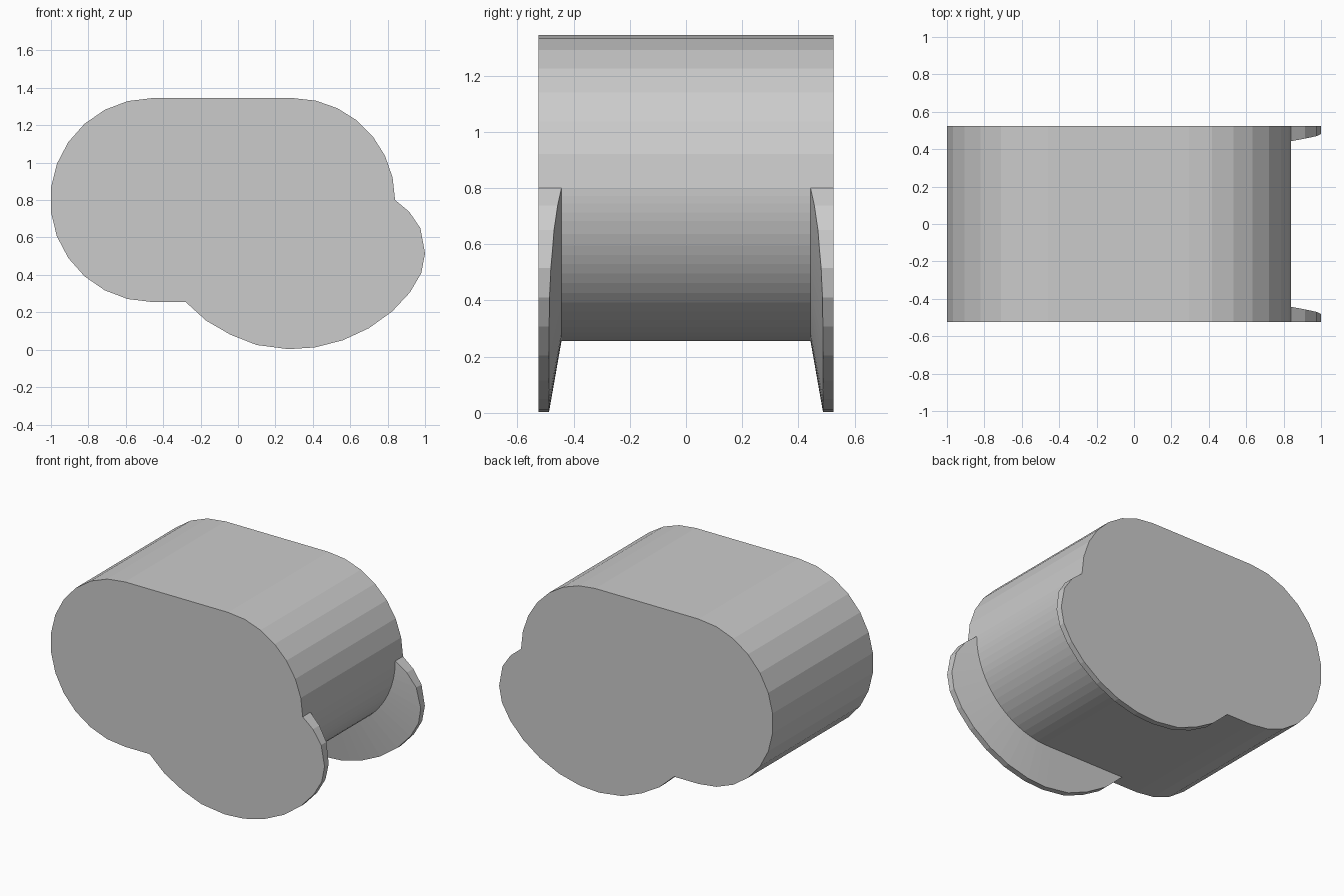
import bpy, bmesh
from math import sin, cos, pi, hypot

if "Cube" in bpy.data.objects:
    bpy.data.objects.remove(bpy.data.objects["Cube"])

DEPTH, INNER = 0.524, 0.443      # half width overall / between the flanges
R, CZ = 0.545, 0.8               # rounded end radius and centre height
CXL, CXR = -0.459, 0.295         # centres of the two rounded ends
SLOPE = 0.176                    # inward cone of each flange


def arc(cx, a0, a1, n):
    return [(cx + R * cos(a0 + (a1 - a0) * i / n),
             CZ + R * sin(a0 + (a1 - a0) * i / n)) for i in range(n + 1)]


# Upper body outline, from the right notch over the top to the lower notch
upper = arc(CXR, 0, pi / 2, 7) + arc(CXL, pi / 2, 3 * pi / 2, 13) + [(-0.28, CZ - R)]

# Flange rim, from the lower notch to the right notch
rim_pts = [upper[-1], (-0.17, 0.155), (-0.04, 0.08), (0.1, 0.025), (0.27, 0.003),
           (0.41, 0.012), (0.56, 0.05), (0.7, 0.115), (0.825, 0.205), (0.92, 0.307),
           (0.98, 0.41), (1.0, 0.515), (0.975, 0.65), (0.915, 0.738), upper[0]]
rim = []
for (x0, z0), (x1, z1) in zip(rim_pts, rim_pts[1:]):
    rim += [(x0, z0), ((x0 + x1) / 2, (z0 + z1) / 2)]
rim.append(rim_pts[-1])


def on_body(p):
    """Closest point of the recessed lower body surface."""
    if p[0] <= CXR:
        return (p[0], CZ - R)
    d = hypot(p[0] - CXR, p[1] - CZ)
    return (CXR + (p[0] - CXR) * R / d, CZ + (p[1] - CZ) * R / d)


lower = [on_body(p) for p in rim]
bm = bmesh.new()


def row(points, ys):
    return [bm.verts.new((x, y, z)) for (x, z), y in zip(points, ys)]


def strip(a, b):
    for i in range(len(a) - 1):
        bm.faces.new((a[i], a[i + 1], b[i + 1], b[i]))


# Body walls
levels = (-DEPTH, -INNER, INNER, DEPTH)
up = [row(upper, [y] * len(upper)) for y in levels]
for a, b in zip(up, up[1:]):
    strip(a, b)
low = [row(lower, [s * INNER] * len(lower)) for s in (-1, 1)]
strip(*low)

# Flanges: end cap, rim and inner cone on both sides
for s, body, top in ((-1, low[0], up[0]), (1, low[1], up[3])):
    ys = [s * (INNER + SLOPE * hypot(p[0] - q[0], p[1] - q[1])) for p, q in zip(rim, lower)]
    outer = row(rim, [s * DEPTH] * len(rim))
    inner = row(rim, ys)
    strip(outer, inner)
    strip(inner, body)
    bm.faces.new(top + outer[1:-1])

bmesh.ops.remove_doubles(bm, verts=bm.verts, dist=0.0005)
bmesh.ops.dissolve_degenerate(bm, edges=bm.edges, dist=0.0005)
bmesh.ops.recalc_face_normals(bm, faces=bm.faces)
mesh = bpy.data.meshes.new("flanged_body")
bm.to_mesh(mesh)
bm.free()
bpy.context.collection.objects.link(bpy.data.objects.new("flanged_body", mesh))
